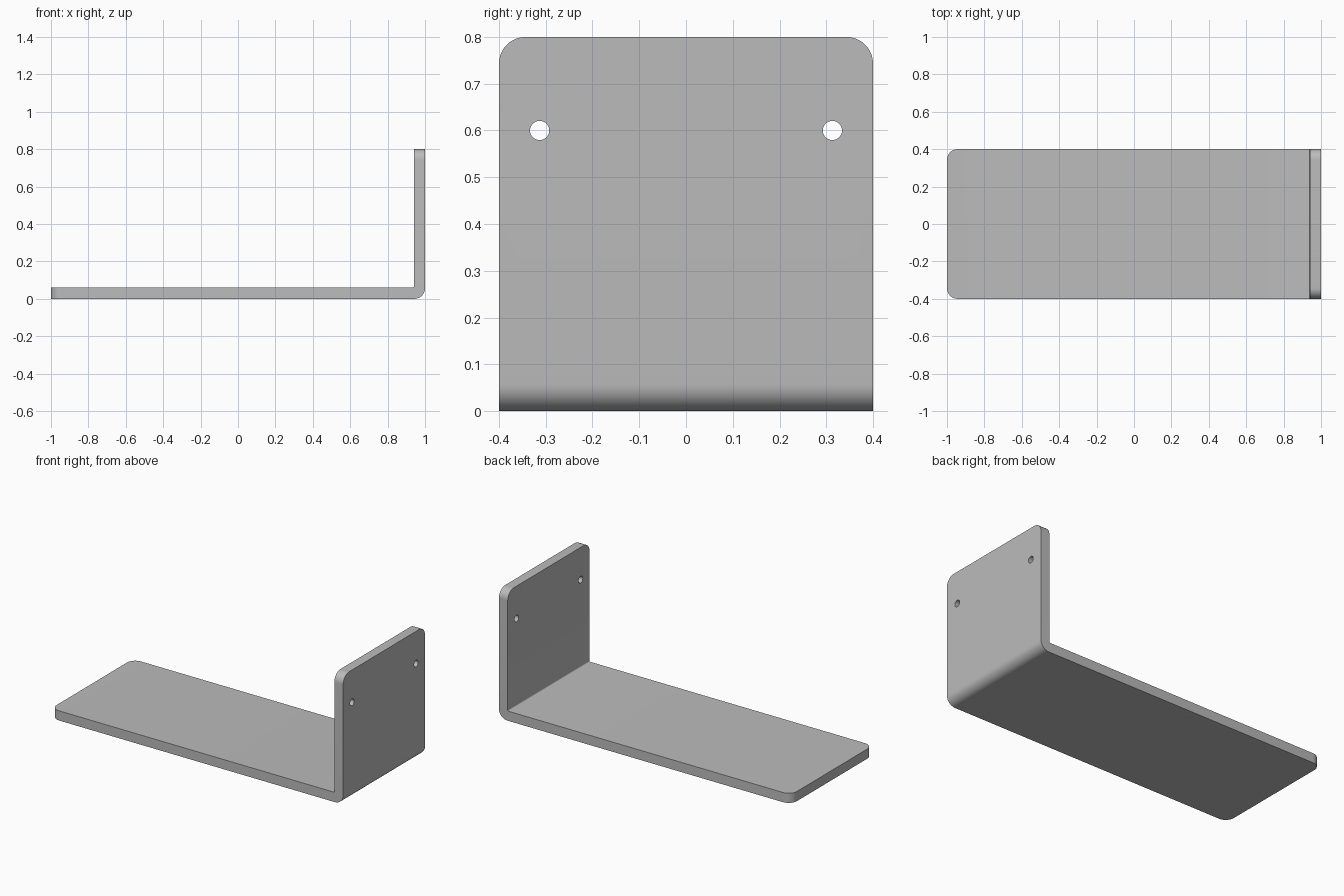
import bpy
import bmesh
from math import sin, cos, pi, radians
from mathutils import Vector

cube = bpy.data.objects.get("Cube")
if cube:
    bpy.data.objects.remove(cube, do_unlink=True)

LENGTH, WIDTH, HEIGHT = 2.0, 0.8, 0.8
SHEET = 0.06          # sheet thickness
CORNER = 0.057        # rounding of the free corners
BEND_OUT, BEND_IN = 0.057, 0.006
HOLE_R, HOLE_Y, HOLE_Z = 0.0205, 0.313, 0.6

steel = bpy.data.materials.new("light grey steel")
steel.use_nodes = True
grey = (0.5, 0.5, 0.5, 1)
steel.diffuse_color = grey
steel.node_tree.nodes["Principled BSDF"].inputs["Base Color"].default_value = grey


def arc(cx, cz, r, start, end, steps=12):
    angles = [start + (end - start) * i / steps for i in range(steps + 1)]
    return [(cx + r * cos(a), cz + r * sin(a)) for a in angles]


# L-shaped side profile with a rounded bend
right, left = LENGTH / 2, -LENGTH / 2
profile = [(left, 0)]
profile += arc(right - BEND_OUT, BEND_OUT, BEND_OUT, -pi / 2, 0)
profile += [(right, HEIGHT), (right - SHEET, HEIGHT)]
profile += arc(right - SHEET - BEND_IN, SHEET + BEND_IN, BEND_IN, 0, -pi / 2, 6)
profile += [(left, SHEET)]

bm = bmesh.new()
face = bm.faces.new([bm.verts.new((x, -WIDTH / 2, z)) for x, z in profile])
out = bmesh.ops.extrude_face_region(bm, geom=[face])
moved = [v for v in out["geom"] if isinstance(v, bmesh.types.BMVert)]
bmesh.ops.translate(bm, verts=moved, vec=Vector((0, WIDTH, 0)))
bmesh.ops.recalc_face_normals(bm, faces=bm.faces)


# Round the four free corners
def is_corner(edge):
    a, b = (v.co for v in edge.verts)
    same_side = abs(a.y - b.y) < 1e-4
    at_top = min(a.z, b.z) > HEIGHT - 1e-4
    at_end = max(a.x, b.x) < left + 1e-4
    return same_side and (at_top or at_end)


corners = [e for e in bm.edges if is_corner(e)]
bmesh.ops.bevel(bm, geom=corners, offset=CORNER, offset_type='OFFSET',
                segments=12, profile=0.5, affect='EDGES')
mesh = bpy.data.meshes.new("angle_bracket")
bm.to_mesh(mesh)
bm.free()
mesh.materials.append(steel)
bracket = bpy.data.objects.new("angle_bracket", mesh)
bpy.context.collection.objects.link(bracket)

# Two screw holes through the upright plate
bpy.context.view_layer.objects.active = bracket
for side in (-1, 1):
    bpy.ops.mesh.primitive_cylinder_add(
        vertices=32, radius=HOLE_R, depth=SHEET * 4,
        location=(right - SHEET / 2, side * HOLE_Y, HOLE_Z), rotation=(0, pi / 2, 0))
    cutter = bpy.context.object
    cutter.name = "hole_cutter"
    cutter.hide_render = True
    cutter.data.materials.append(steel)
    cut = bracket.modifiers.new("screw_hole", 'BOOLEAN')
    cut.operation = 'DIFFERENCE'
    cut.solver = 'EXACT'
    cut.object = cutter
    bpy.context.view_layer.objects.active = bracket
    bpy.ops.object.modifier_apply(modifier=cut.name)
    bpy.data.objects.remove(cutter, do_unlink=True)

# Smooth the curves, keep the sheet edges sharp
bpy.ops.object.select_all(action='DESELECT')
bracket.select_set(True)
bpy.context.view_layer.objects.active = bracket
bpy.ops.object.shade_smooth_by_angle(angle=radians(30))
